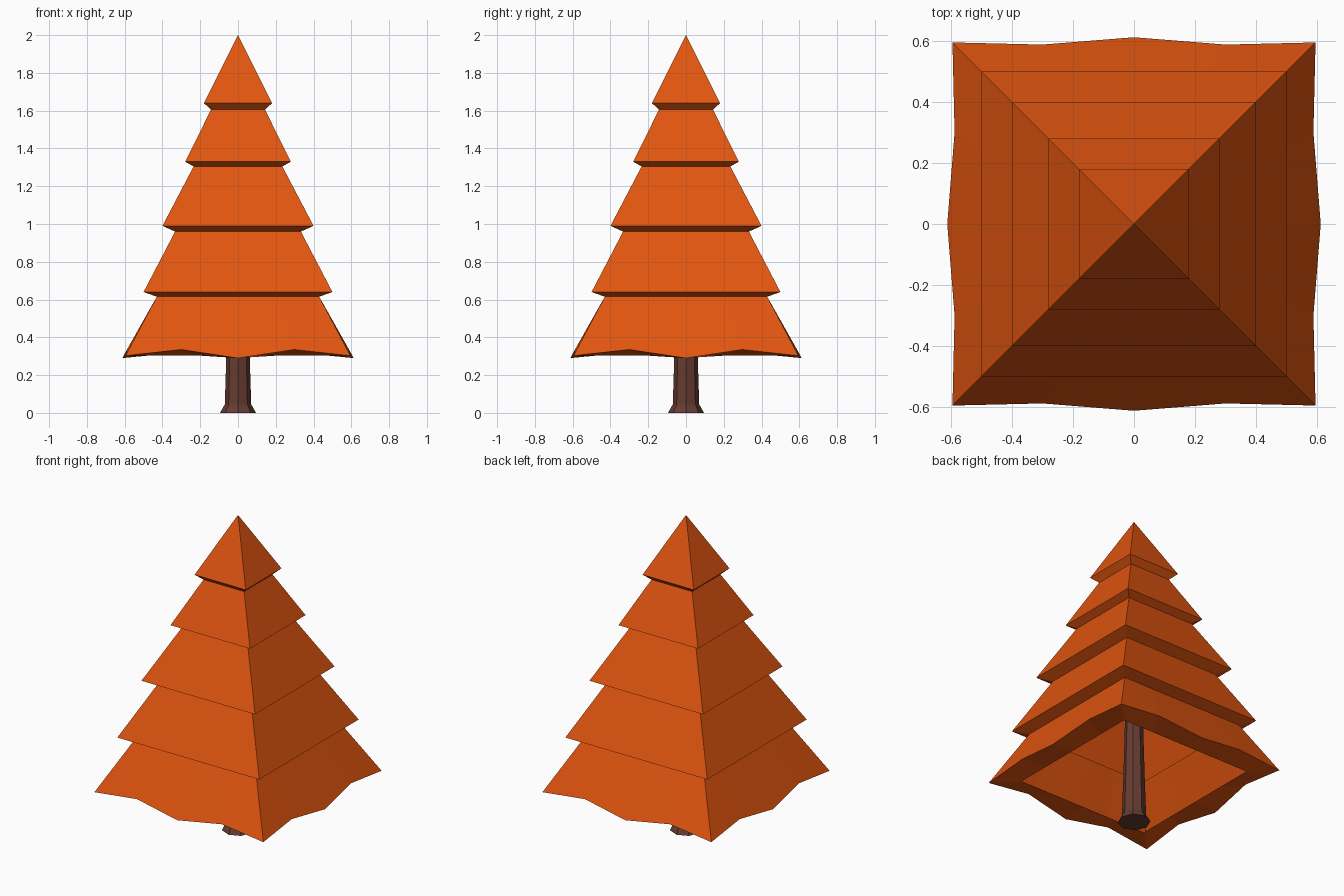
import bpy, bmesh, math

if "Cube" in bpy.data.objects:
    bpy.data.objects.remove(bpy.data.objects["Cube"])

def material(name, rgb):
    m = bpy.data.materials.new(name)
    m.diffuse_color = (*rgb, 1)
    m.use_nodes = True
    m.node_tree.nodes["Principled BSDF"].inputs["Base Color"].default_value = m.diffuse_color
    return m

ORANGE = material("orange_foliage", (0.75, 0.09, 0.005))
BROWN = material("brown_bark", (0.13, 0.045, 0.03))

def loft(name, rings, mat, cap_bottom=False, cap_top=False, apex=None):
    """Skin closed rings of equal count, ordered bottom to top."""
    bm = bmesh.new()
    loops = [[bm.verts.new(p) for p in r] for r in rings]
    n = len(loops[0])
    for a, b in zip(loops, loops[1:]):
        for i in range(n):
            j = (i + 1) % n
            bm.faces.new((a[i], a[j], b[j], b[i]))
    if apex:
        tip = bm.verts.new(apex)
        for i in range(n):
            bm.faces.new((loops[-1][i], loops[-1][(i + 1) % n], tip))
    if cap_bottom:
        bm.faces.new(loops[0][::-1])
    if cap_top:
        bm.faces.new(loops[-1])
    me = bpy.data.meshes.new(name)
    bm.to_mesh(me)
    bm.free()
    me.materials.append(mat)
    ob = bpy.data.objects.new(name, me)
    bpy.context.collection.objects.link(ob)
    return ob

def four_sides(side):
    """Repeat one front side (along, out, z) around the square."""
    pts = []
    for k in range(4):
        c, s = round(math.cos(k * math.pi / 2)), round(math.sin(k * math.pi / 2))
        pts += [(a * c + o * s, a * s - o * c, z) for a, o, z in side]
    return pts

def square(h, z, cuts=1):
    return four_sides([(-h + 2 * h * i / cuts, h, z) for i in range(cuts)])

# Upper foliage: stacked square tiers with undercut ledges
profile = [(0.43, 0.615), (0.50, 0.64), (0.333, 0.96), (0.40, 0.99), (0.235, 1.305),
           (0.28, 1.33), (0.143, 1.605), (0.18, 1.64)]
loft("upper_foliage", [square(h, z) for h, z in profile], ORANGE, apex=(0, 0, 2))

# Bottom skirt: wavy hem with a rim turned inward, open underneath
hem = four_sides([(-0.595, 0.595, 0.303), (-0.30, 0.588, 0.335),
                  (0, 0.612, 0.29), (0.30, 0.588, 0.335)])
loft("bottom_skirt", [square(0.46, 0.305, 4), hem, square(0.43, 0.615, 4)], ORANGE)

# Trunk: tapered octagon with flared foot
def octagon(r, z):
    return [(r * math.cos(i * math.pi / 4), r * math.sin(i * math.pi / 4), z) for i in range(8)]

loft("trunk", [octagon(0.095, 0), octagon(0.07, 0.045), octagon(0.062, 0.3), octagon(0.045, 0.95)],
     BROWN, cap_bottom=True, cap_top=True)
